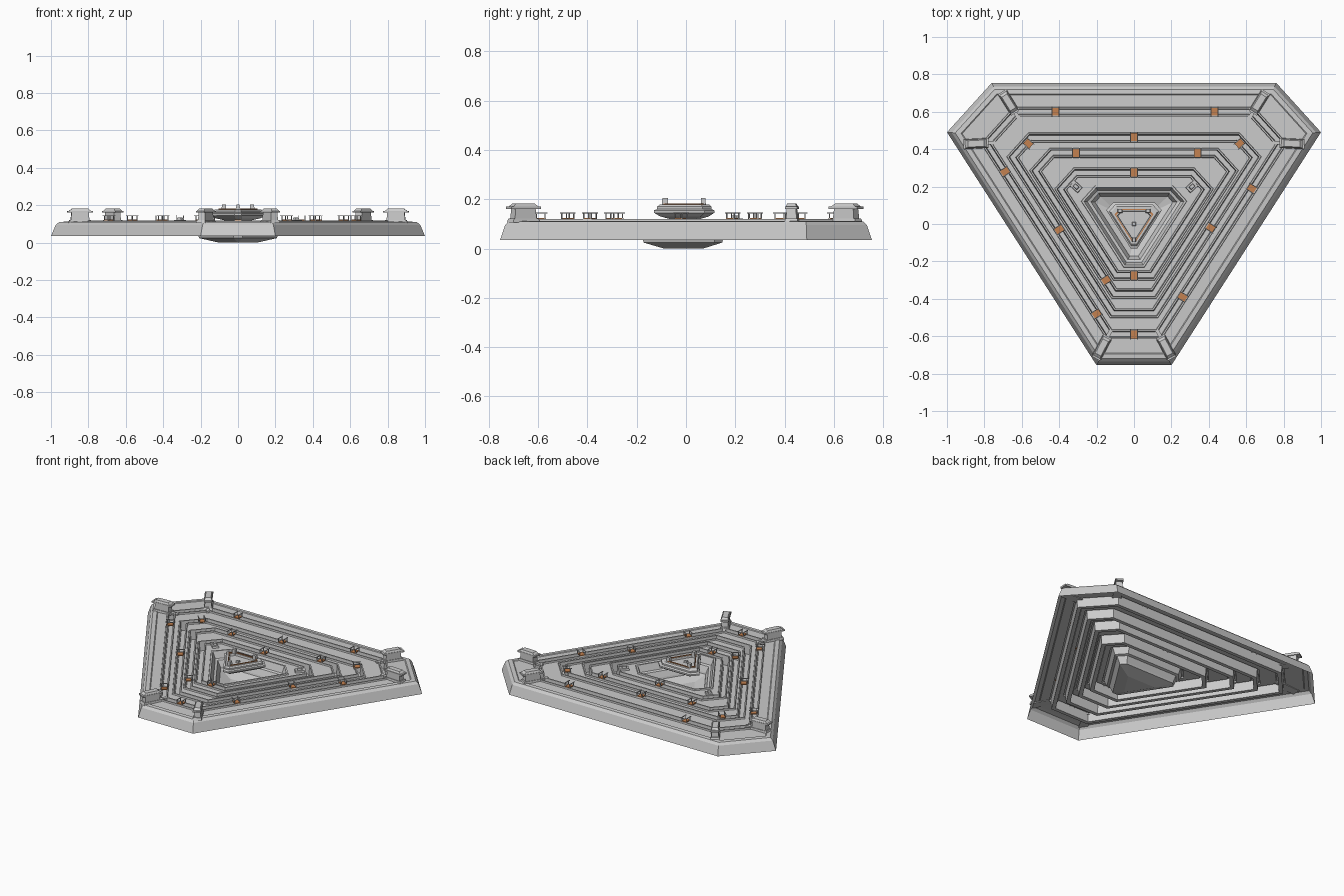
import bpy, bmesh, math
from mathutils import Matrix, Vector

if "Cube" in bpy.data.objects:
    bpy.data.objects.remove(bpy.data.objects["Cube"])

# unit normals of the slanted side and of the cut corner
SIDE = (0.841, -0.540)
CORN = (0.741, 0.671)

orange = bpy.data.materials.new("orange")
orange.diffuse_color = (0.55, 0.22, 0.08, 1)
orange.use_nodes = True
orange.node_tree.nodes["Principled BSDF"].inputs["Base Color"].default_value = orange.diffuse_color


def meet(n1, d1, n2, d2):
    det = n1[0] * n2[1] - n1[1] * n2[0]
    return ((d1 * n2[1] - d2 * n1[1]) / det, (n1[0] * d2 - n2[0] * d1) / det)


def hexagon(back, front, side, corner):
    """Cut triangle given by the distance of each kind of edge from the centre."""
    right = [meet((0, -1), front, SIDE, side), meet(SIDE, side, CORN, corner),
             meet(CORN, corner, (0, 1), back)]
    return right + [(-x, y) for x, y in reversed(right)]


def finish(name, bm, mat=None):
    bmesh.ops.recalc_face_normals(bm, faces=bm.faces)
    me = bpy.data.meshes.new(name)
    bm.to_mesh(me)
    bm.free()
    ob = bpy.data.objects.new(name, me)
    bpy.context.collection.objects.link(ob)
    if mat:
        me.materials.append(mat)
    return ob


def loft(name, levels, cap_first=False, cap_last=True, mat=None):
    """Skin a stack of (edge distances, z) loops."""
    bm = bmesh.new()
    loops = [[bm.verts.new((x, y, z)) for x, y in hexagon(*d)] for d, z in levels]
    for a, b in zip(loops, loops[1:]):
        for i in range(6):
            j = (i + 1) % 6
            bm.faces.new((a[i], a[j], b[j], b[i]))
    if cap_first:
        bm.faces.new(loops[0])
    if cap_last:
        bm.faces.new(loops[-1])
    return finish(name, bm, mat)


def boxes(name, parts, place=Matrix(), mat=None):
    """parts: (cx, cy, z0, z1, sx, sy, top_scale)"""
    bm = bmesh.new()
    for cx, cy, z0, z1, sx, sy, k in parts:
        vs = bmesh.ops.create_cube(bm, size=1)["verts"]
        for v in vs:
            t = k if v.co.z > 0 else 1
            v.co = Vector((cx + v.co.x * sx * t, cy + v.co.y * sy * t,
                           z1 if v.co.z > 0 else z0))
    bm.transform(place)
    return finish(name, bm, mat)


def grow(d, o):
    return tuple(v + o for v in d)


# hull: outer skirt, deck with four curbed trenches, central pit (open underneath)
OUTER = (0.755, 0.755, 0.576, 1.07)
RINGS = [(0.600, 0.590, 0.430, 0.870), (0.462, 0.477, 0.353, 0.720),
         (0.380, 0.372, 0.290, 0.580), (0.275, 0.275, 0.230, 0.415)]
PIT = (0.195, 0.22, 0.16, 0.28)
levels = [(OUTER, 0.035), (grow(OUTER, -0.02), 0.095), (grow(OUTER, -0.035), 0.11),
          (grow(OUTER, -0.06), 0.112), (grow(OUTER, -0.065), 0.108)]
TRENCH = [(0.026, 0.110), (0.024, 0.119), (0.016, 0.119), (0.012, 0.058),
          (-0.012, 0.058), (-0.016, 0.119), (-0.024, 0.119), (-0.026, 0.110)]
for ring in RINGS:
    levels += [(grow(ring, o), z) for o, z in TRENCH]
levels += [(grow(PIT, 0.012), 0.11), (grow(PIT, 0.01), 0.118), (PIT, 0.118),
           (grow(PIT, -0.015), 0.075), (grow(PIT, -0.03), 0.07),
           (grow(PIT, -0.045), 0.035), (grow(PIT, -0.048), 0.024),
           ((0.07, 0.09, 0.05, 0.12), 0.0)]
loft("hull", levels)

# hovering centre platform
P = (0.115, 0.13, 0.085, 0.16)
sc = lambda k: tuple(v * k for v in P)
loft("centre_platform", [(sc(k), z) for k, z in (
    (0.45, 0.118), (0.8, 0.13), (1.0, 0.145), (1.0, 0.155), (0.9, 0.16), (0.9, 0.17),
    (0.82, 0.178), (0.6, 0.178), (0.58, 0.165))], cap_first=True)
loft("platform_trim", [(sc(k), z) for k, z in (
    (0.70, 0.178), (0.70, 0.183), (0.64, 0.183), (0.64, 0.178))], cap_last=False, mat=orange)
boxes("platform_posts", [(s * 0.075, 0.07, 0.175, 0.205, 0.025, 0.02, 0.9) for s in (-1, 1)]
      + [(0, -0.085, 0.175, 0.205, 0.02, 0.025, 0.9), (0, 0, 0.165, 0.175, 0.02, 0.02, 0.8)])

# six corner towers, long axis along the given angle, with rails to the first trench
for x, y, ang in ((0.67, 0.65, 58), (0.845, 0.43, -3), (0.172, -0.66, -62)):
    for s in (1, -1):
        a = math.radians(ang if s > 0 else 180 - ang)
        m = Matrix.Translation((s * x, y, 0)) @ Matrix.Rotation(a, 4, 'Z')
        boxes("corner_tower", [
            (0, 0, 0.105, 0.122, 0.125, 0.055, 0.9), (0, 0, 0.12, 0.16, 0.10, 0.042, 0.92),
            (0, 0, 0.160, 0.170, 0.135, 0.05, 1.0), (0, 0, 0.170, 0.182, 0.115, 0.045, 0.75),
            (-0.075, 0, 0.105, 0.118, 0.06, 0.02, 1.0)], m)

# footbridges over the trenches: position and direction across the trench
S = math.degrees(math.atan2(SIDE[1], SIDE[0]))
C = math.degrees(math.atan2(CORN[1], CORN[0]))
BRIDGES = [(-0.42, 0.60, 90), (0.43, 0.60, 90), (0, 0.465, 90), (-0.31, 0.38, 90),
           (0.34, 0.38, 90), (0, 0.275, 90), (0, -0.59, 90), (0, -0.275, 90),
           (0.565, 0.43, C), (-0.565, 0.43, 180 - C), (0.63, 0.19, S),
           (-0.69, 0.28, 180 - S), (0.41, -0.02, S), (-0.40, -0.03, 180 - S),
           (0.26, -0.39, S), (-0.20, -0.48, 180 - S), (-0.15, -0.30, 180 - S)]
for x, y, ang in BRIDGES:
    m = Matrix.Translation((x, y, 0)) @ Matrix.Rotation(math.radians(ang), 4, 'Z')
    boxes("bridge_deck", [(0, 0, 0.118, 0.124, 0.042, 0.032, 1)], m, orange)
    boxes("bridge_rails", [(0, s * 0.018, 0.142, 0.146, 0.055, 0.005, 1) for s in (-1, 1)]
          + [(t * 0.018, s * 0.018, 0.112, 0.143, 0.004, 0.004, 1)
             for s in (-1, 1) for t in (-1, 1)], m)

# small consoles at the corners of the inner ring
for s in (1, -1):
    m = Matrix.Translation((s * 0.31, 0.20, 0)) @ Matrix.Rotation(math.radians(C if s > 0 else 180 - C), 4, 'Z')
    boxes("inner_console", [(0, 0, 0.108, 0.122, 0.06, 0.04, 0.9),
                            (0, 0, 0.122, 0.134, 0.03, 0.02, 0.8)], m)
